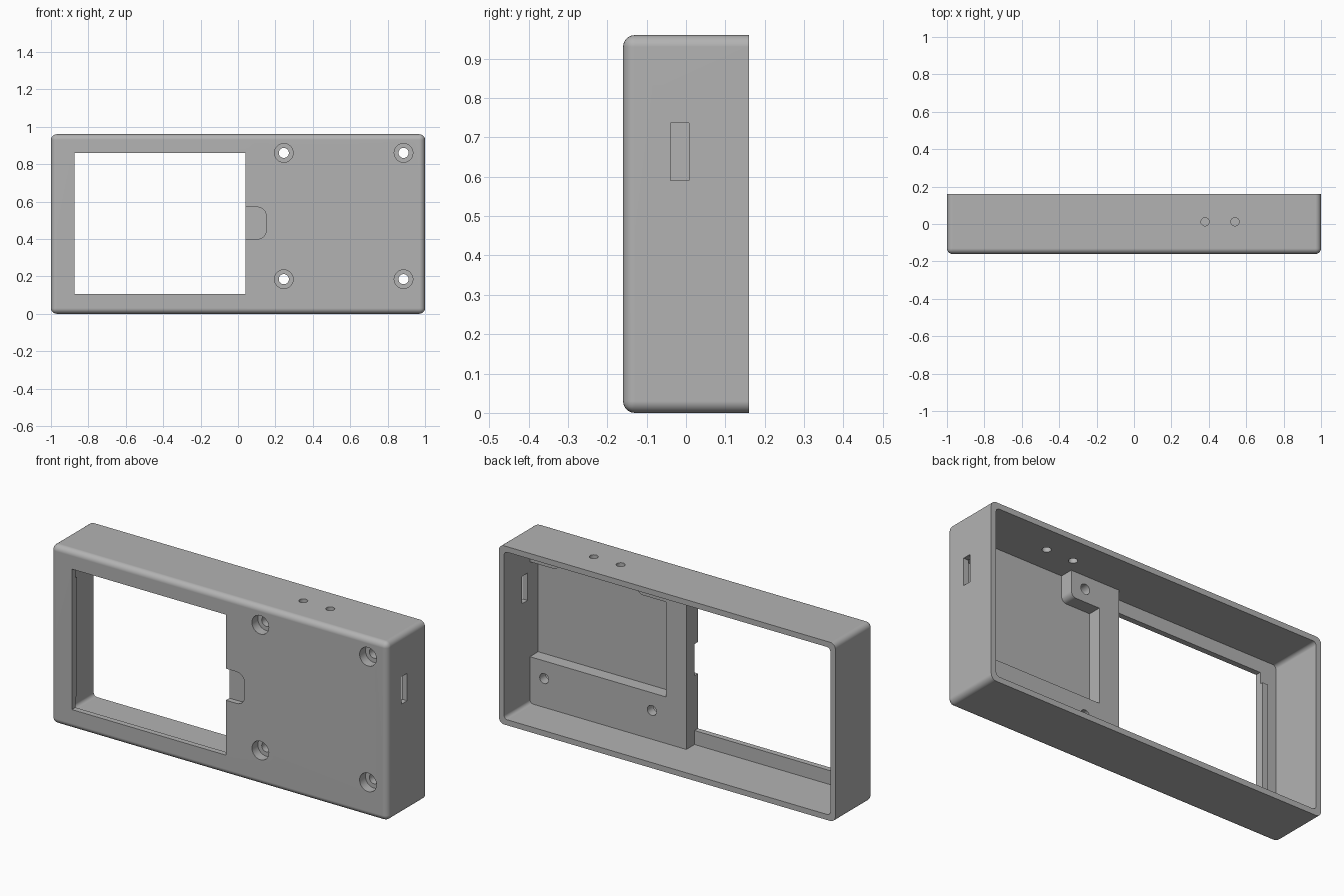
import bpy, bmesh, math
from mathutils import Vector

if "Cube" in bpy.data.objects:
    bpy.data.objects.remove(bpy.data.objects["Cube"], do_unlink=True)

grey = bpy.data.materials.new("plain_grey")
grey.use_nodes = True
COLOUR = (0.45, 0.45, 0.45, 1)
grey.diffuse_color = COLOUR
grey.node_tree.nodes["Principled BSDF"].inputs["Base Color"].default_value = COLOUR


def finish(name, bm):
    bmesh.ops.recalc_face_normals(bm, faces=bm.faces)
    mesh = bpy.data.meshes.new(name)
    bm.to_mesh(mesh)
    bm.free()
    mesh.materials.append(grey)
    obj = bpy.data.objects.new(name, mesh)
    bpy.context.collection.objects.link(obj)
    return obj


def rounded(points, steps=6):
    """Outline of (x, z, radius) corners, each rounded by its radius."""
    out = []
    for i, (x, z, r) in enumerate(points):
        p = Vector((x, z))
        if r == 0:
            out.append(p)
            continue
        a = (Vector(points[i - 1][:2]) - p).normalized() * r
        b = (Vector(points[(i + 1) % len(points)][:2]) - p).normalized() * r
        for k in range(steps + 1):
            t = k / steps * math.pi / 2
            out.append(p + a * (1 - math.sin(t)) + b * (1 - math.cos(t)))
    return out


def prism(name, points, y0, y1):
    bm = bmesh.new()
    face = bm.faces.new([bm.verts.new((p.x, y0, p.y)) for p in rounded(points)])
    side = bmesh.ops.extrude_face_region(bm, geom=[face])["geom"]
    moved = [v for v in side if isinstance(v, bmesh.types.BMVert)]
    bmesh.ops.translate(bm, verts=moved, vec=(0, y1 - y0, 0))
    return finish(name, bm)


def rect(x0, x1, z0, z1, r=0):
    return [(x0, z0, r), (x1, z0, r), (x1, z1, r), (x0, z1, r)]


def cylinder(name, centre, radius, depth, axis):
    bm = bmesh.new()
    bmesh.ops.create_cone(bm, cap_ends=True, segments=32, radius1=radius,
                          radius2=radius, depth=depth)
    turn = Vector((0, 0, 1)).rotation_difference(Vector(axis)).to_matrix()
    bmesh.ops.rotate(bm, verts=bm.verts, cent=(0, 0, 0), matrix=turn)
    bmesh.ops.translate(bm, verts=bm.verts, vec=centre)
    return finish(name, bm)


def combine(target, tool, operation):
    tool.hide_render = True
    mod = target.modifiers.new("combine", "BOOLEAN")
    mod.operation, mod.solver, mod.object = operation, "EXACT", tool
    bpy.context.view_layer.objects.active = target
    bpy.ops.object.modifier_apply(modifier=mod.name)
    bpy.data.objects.remove(tool, do_unlink=True)


# Outer case, rounded everywhere except around the open back
W, D, H, T = 1.0, 0.16, 0.96, 0.03
bm = bmesh.new()
bmesh.ops.create_cube(bm, size=1)
for v in bm.verts:
    v.co = Vector((v.co.x * 2 * W, v.co.y * 2 * D, (v.co.z + 0.5) * H))
edges = [e for e in bm.edges if not all(v.co.y > 0 for v in e.verts)]
bmesh.ops.bevel(bm, geom=edges, offset=0.03, segments=6, profile=0.5, affect="EDGES")
case = finish("enclosure_case", bm)
combine(case, prism("cavity", rect(-W + T, W - T, T, H - T, 0.02), -D + T, D + 0.1),
        "DIFFERENCE")

# Mounting blocks: lower shelf with side column and boss, and the far boss
BACK = -0.06
shelf = [(0.04, 0.015, 0), (0.985, 0.015, 0), (0.985, 0.28, 0), (0.16, 0.28, 0),
         (0.16, 0.79, 0), (0.33, 0.79, 0.03), (0.33, 0.945, 0), (0.04, 0.945, 0)]
boss = [(0.80, 0.79, 0.03), (0.985, 0.79, 0), (0.985, 0.945, 0), (0.80, 0.945, 0)]
for outline in (shelf, boss):
    combine(case, prism("mount_block", outline, -0.145, BACK), "UNION")

# Display window and the thumb notch beside it
combine(case, prism("window", rect(-0.875, 0.04, 0.105, 0.86), -0.3, 0.0), "DIFFERENCE")
notch = [(0.0, 0.40, 0), (0.15, 0.40, 0.045), (0.15, 0.57, 0.045), (0.0, 0.57, 0)]
combine(case, prism("notch", notch, -0.3, -0.13), "DIFFERENCE")

# Counterbored screw holes
for x in (0.245, 0.885):
    for z in (0.185, 0.86):
        combine(case, cylinder("bore", (x, -0.2, z), 0.05, 0.18, (0, 1, 0)), "DIFFERENCE")
        combine(case, cylinder("hole", (x, -0.1, z), 0.027, 0.3, (0, 1, 0)), "DIFFERENCE")

# Button holes in the top and the side slot
for x in (0.38, 0.54):
    combine(case, cylinder("top_hole", (x, 0.012, H), 0.022, 0.2, (0, 0, 1)), "DIFFERENCE")
slot = prism("slot", rect(0.9, 1.1, 0.59, 0.737), -0.04, 0.008)
combine(case, slot, "DIFFERENCE")

# Locating rib beside the window, inside
rib = prism("window_rib", rect(-0.91, -0.877, 0.16, 0.80), -0.135, -0.115)

# Smooth rounded edges, flat faces kept flat
for obj in (case, rib):
    bpy.ops.object.select_all(action="DESELECT")
    obj.select_set(True)
    bpy.context.view_layer.objects.active = obj
    bpy.ops.object.shade_smooth_by_angle(angle=math.radians(30))
    weighted = obj.modifiers.new("weighted_normals", "WEIGHTED_NORMAL")
    weighted.keep_sharp = True
